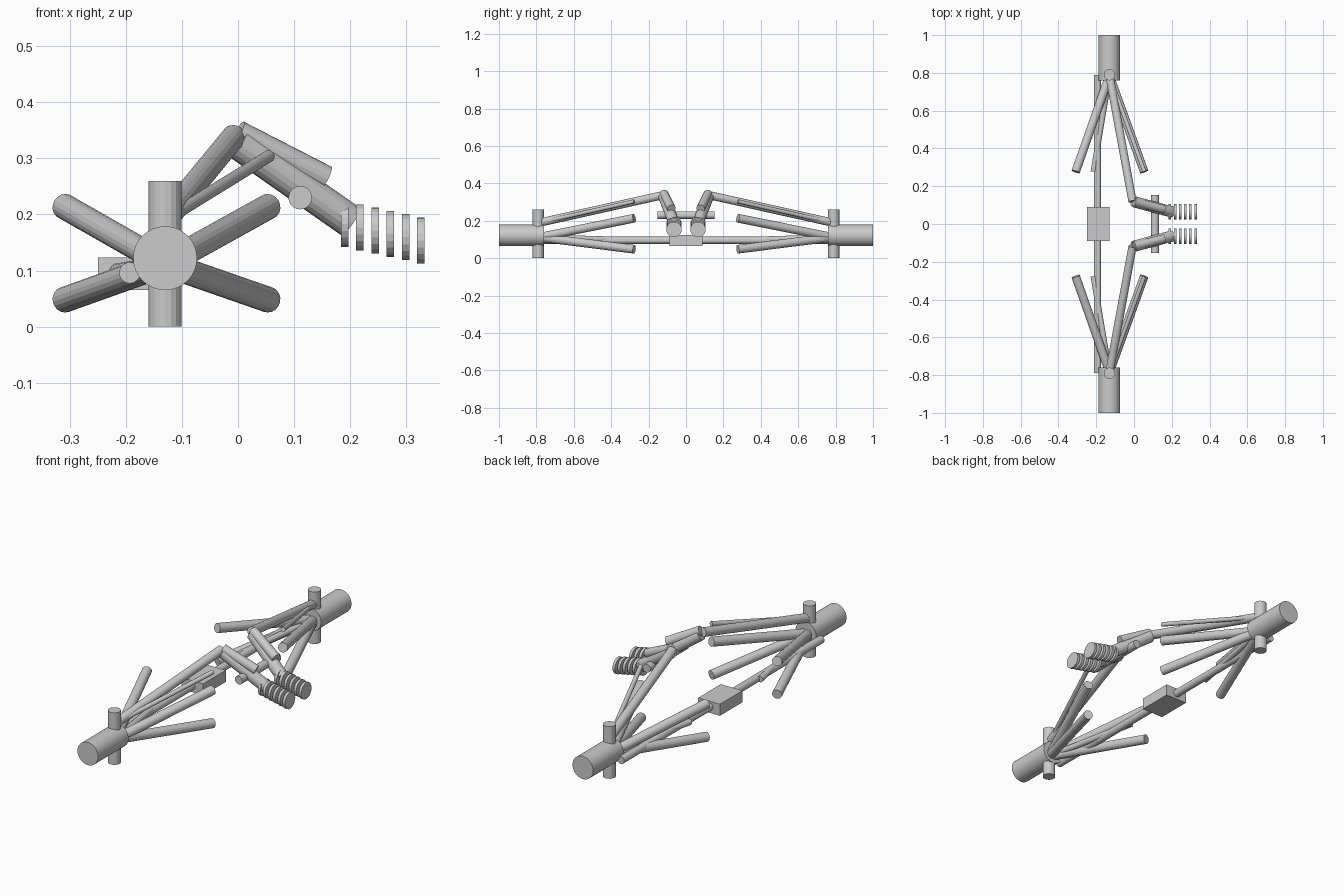
import bpy
from mathutils import Vector

if "Cube" in bpy.data.objects:
    bpy.data.objects.remove(bpy.data.objects["Cube"])


def tube(name, a, b, r, sides=18):
    """Capped cylinder between two points."""
    a, b = Vector(a), Vector(b)
    d = b - a
    bpy.ops.mesh.primitive_cylinder_add(vertices=sides, radius=r, depth=d.length,
                                        location=(a + b) / 2)
    ob = bpy.context.object
    ob.name = name
    ob.rotation_mode = 'QUATERNION'
    ob.rotation_quaternion = d.to_track_quat('Z', 'Y')
    return ob


HX, HZ = -0.13, 0.122          # hub axis

for s, side in ((-1, "left"), (1, "right")):
    def part(name, a, b, r, sides=18):
        return tube(f"{side}_{name}", (a[0], a[1] * s, a[2]), (b[0], b[1] * s, b[2]), r, sides)

    # wheel hub and upright
    part("hub", (HX, 0.76, HZ), (HX, 1.0, HZ), 0.057, 32)
    part("upright", (HX, 0.79, 0.0), (HX, 0.79, 0.26), 0.03)

    # upper and lower wishbones
    joint = (HX, 0.785, 0.112)
    for level, z in (("upper", 0.214), ("lower", 0.048)):
        part(level + "_arm_front", joint, (0.054, 0.277, z), 0.023)
        part(level + "_arm_rear", joint, (-0.309, 0.277, z), 0.023)

    # steering and tie rods
    part("steering_rod", joint, (-0.215, 0.277, 0.098), 0.015)
    part("tie_rod", (HX, 0.785, 0.19), (0.055, 0.277, 0.304), 0.011)

    # pushrod, rocker and damper
    part("pushrod", (HX, 0.785, 0.19), (-0.008, 0.12, 0.338), 0.022)
    part("rocker", (0.0, 0.118, 0.345), (0.156, 0.078, 0.265), 0.023)
    part("damper", (0.0, 0.118, 0.328), (0.2, 0.064, 0.188), 0.03)

    # spring coils drawn as a row of discs
    for i in range(6):
        x, z = 0.19 + 0.0272 * i, 0.183 - 0.0059 * i
        part(f"spring_coil_{i}", (x - 0.0067, 0.064, z), (x + 0.0067, 0.064, z), 0.041, 20)

# anti-roll cross bar and steering rack
tube("cross_bar", (0.111, -0.153, 0.23), (0.111, 0.153, 0.23), 0.021)
tube("rack_shaft", (-0.193, -0.79, 0.096), (-0.193, 0.79, 0.096), 0.019)

# rack housing
bpy.ops.mesh.primitive_cube_add(size=1, location=(-0.19, 0, 0.094))
box = bpy.context.object
box.name = "rack_housing"
box.scale = (0.12, 0.178, 0.058)
